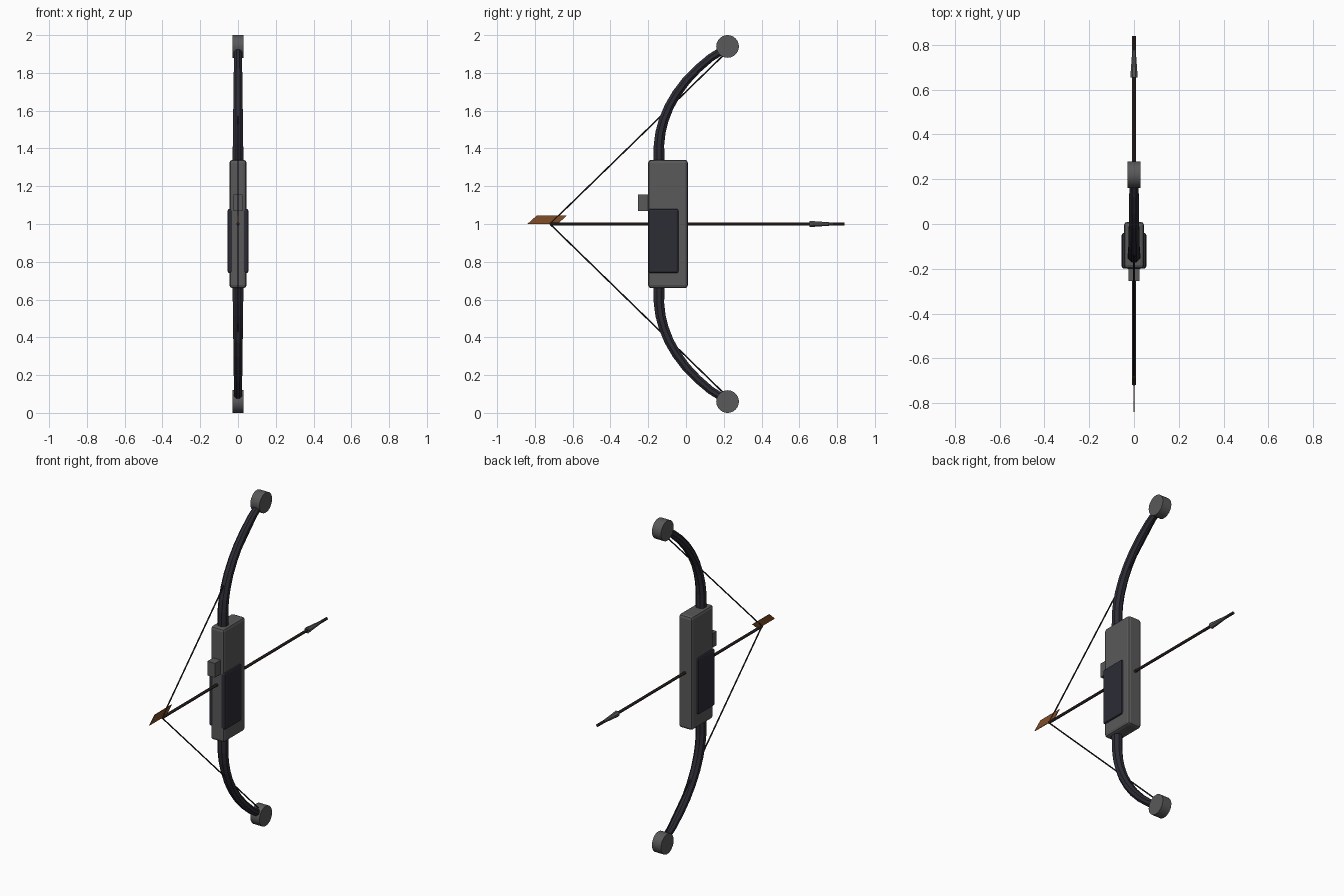
import bpy, bmesh, math
from mathutils import Vector

if "Cube" in bpy.data.objects:
    bpy.data.objects.remove(bpy.data.objects["Cube"])


def material(name, rgb):
    m = bpy.data.materials.new(name)
    m.diffuse_color = (*rgb, 1)
    m.use_nodes = True
    m.node_tree.nodes["Principled BSDF"].inputs["Base Color"].default_value = m.diffuse_color
    return m


GREY = material("metal grey", (0.10, 0.10, 0.10))
NAVY = material("dark slate", (0.025, 0.025, 0.036))
BROWN = material("dark wood", (0.045, 0.03, 0.024))
ORANGE = material("feather brown", (0.22, 0.075, 0.022))
BLACK = material("string black", (0.015, 0.015, 0.015))


def finish(name, bm, mat):
    bmesh.ops.recalc_face_normals(bm, faces=bm.faces)
    me = bpy.data.meshes.new(name)
    bm.to_mesh(me)
    bm.free()
    me.materials.append(mat)
    ob = bpy.data.objects.new(name, me)
    bpy.context.collection.objects.link(ob)
    return ob


def box(name, lo, hi, mat, bevel=0.0):
    bm = bmesh.new()
    bmesh.ops.create_cube(bm, size=1)
    for v in bm.verts:
        v.co = [(a + b) / 2 + c * (b - a) for a, b, c in zip(lo, hi, v.co)]
    if bevel:
        bmesh.ops.bevel(bm, geom=bm.edges[:], offset=bevel, segments=2,
                        profile=0.5, affect='EDGES')
    return finish(name, bm, mat)


def tube(name, path, radii, sides, mat):
    """Sweep a tapered round section along a path lying in the x = 0 plane."""
    pts = [Vector((0, y, z)) for y, z in path]
    bm = bmesh.new()
    rings = []
    for i, (p, r) in enumerate(zip(pts, radii)):
        t = (pts[min(i + 1, len(pts) - 1)] - pts[max(i - 1, 0)]).normalized()
        side = Vector((1, 0, 0))
        up = t.cross(side)
        angles = [2 * math.pi * (k + 0.5) / sides for k in range(sides)]
        rings.append([bm.verts.new(p + r * (math.cos(a) * side + math.sin(a) * up))
                      for a in angles])
    for a, b in zip(rings, rings[1:]):
        for k in range(sides):
            n = (k + 1) % sides
            bm.faces.new((a[k], a[n], b[n], b[k]))
    bm.faces.new(rings[0])
    bm.faces.new(rings[-1])
    return finish(name, bm, mat)


def wheel(name, y, z, radius, half_width, mat):
    bm = bmesh.new()
    rings = [[bm.verts.new((x, y + radius * math.cos(k * math.tau / 32),
                            z + radius * math.sin(k * math.tau / 32)))
              for k in range(32)] for x in (-half_width, half_width)]
    for k in range(32):
        n = (k + 1) % 32
        bm.faces.new((rings[0][k], rings[0][n], rings[1][n], rings[1][k]))
    for r in rings:
        bm.faces.new(r)
    ob = finish(name, bm, mat)
    ob.data.shade_smooth()
    ob.data.set_sharp_from_angle(angle=math.radians(30))


# Riser body, hand grip and sight block
box("riser", (-0.045, -0.20, 0.66), (0.045, 0.01, 1.34), GREY, 0.016)
box("grip", (-0.055, -0.199, 0.74), (0.055, -0.04, 1.08), NAVY, 0.01)
box("sight_block", (-0.025, -0.255, 1.07), (0.025, -0.19, 1.155), GREY)

# Limbs, wheels and string halves, mirrored about z = 1
limb = [(-0.143, 0.30), (-0.143, 0.42), (-0.135, 0.485), (-0.118, 0.55),
        (-0.09, 0.62), (-0.05, 0.69), (0.0, 0.757), (0.06, 0.82),
        (0.13, 0.88), (0.21, 0.93)]
radii = [0.031 - 0.009 * i / (len(limb) - 1) for i in range(len(limb))]
nock = (-0.72, 1.0)
for label, s in (("upper", 1), ("lower", -1)):
    tube(label + "_limb", [(y, 1 + s * h) for y, h in limb], radii, 8, NAVY)
    wheel(label + "_wheel", 0.22, 1 + s * 0.94, 0.06, 0.03, GREY)
    tube(label + "_string", [nock, (0.22, 1 + s * 0.915)], [0.004] * 2, 6, BLACK)

# Arrow shaft and head
tube("arrow_shaft", [nock, (0.84, 1.0)], [0.0085] * 2, 8, BROWN)
tube("arrow_head", [(0.655, 1.0), (0.835, 1.0)], [0.018, 0.004], 8, GREY)

# Slanted arrow feather
bm = bmesh.new()
outline = [(-0.84, 1.0), (-0.68, 1.0), (-0.63, 1.045), (-0.79, 1.045)]
face = bm.faces.new([bm.verts.new((-0.002, y, z)) for y, z in outline])
ext = bmesh.ops.extrude_face_region(bm, geom=[face], use_keep_orig=True)
for v in ext["geom"]:
    if isinstance(v, bmesh.types.BMVert):
        v.co.x = 0.002
finish("arrow_feather", bm, ORANGE)
